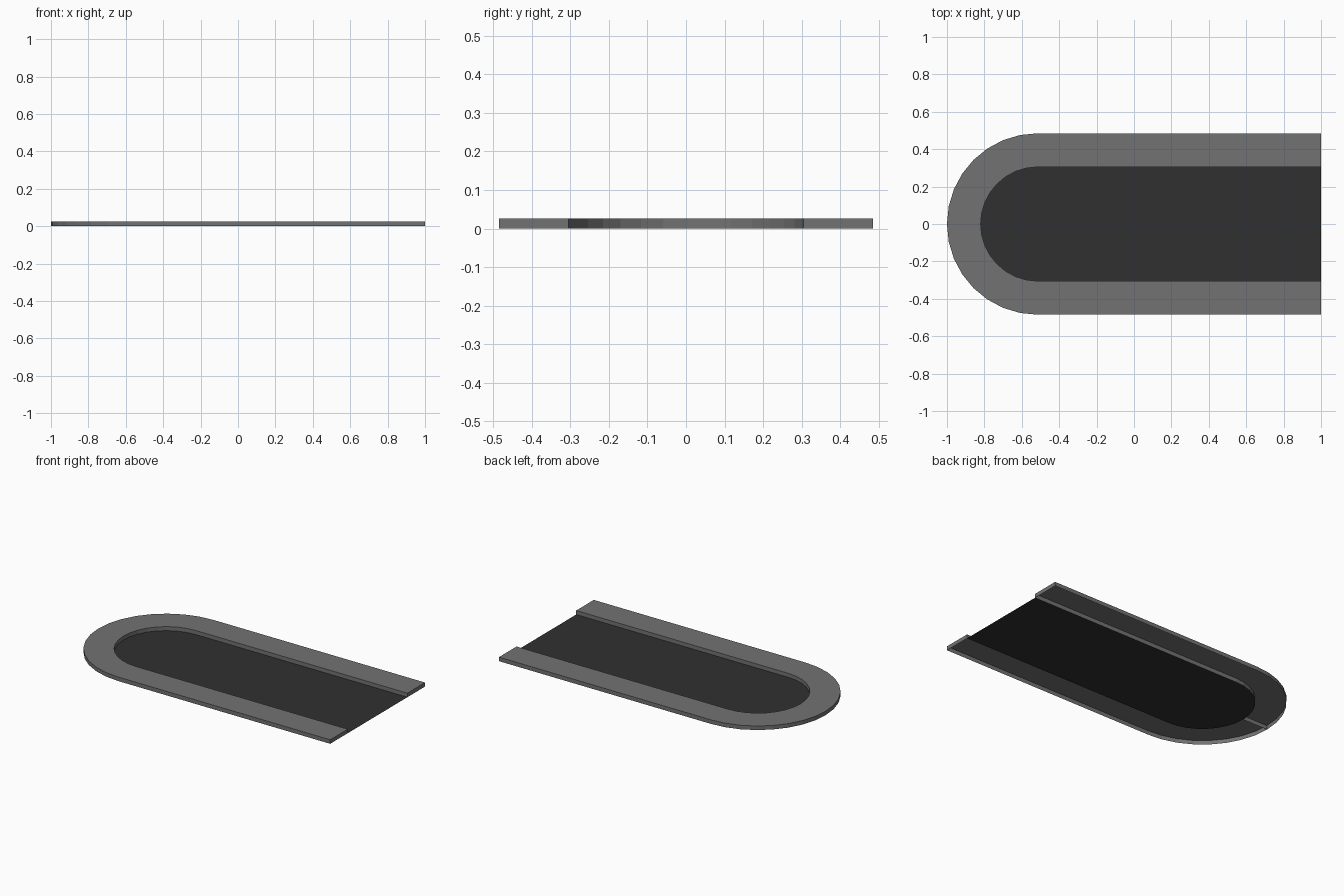
import bpy, bmesh, math

if "Cube" in bpy.data.objects:
    bpy.data.objects.remove(bpy.data.objects["Cube"])

OUT_R, IN_R, HEIGHT = 0.485, 0.305, 0.026
CX, END_X, STEPS = -0.515, 1.0, 8


def half_path(r):
    """Quarter arc from the nose to the +y side, then straight to the open end."""
    pts = []
    for i in range(STEPS + 1):
        a = math.pi - i * math.pi / 2 / STEPS
        pts.append((CX + r * math.cos(a), r * math.sin(a) if i else 0.0))
    return pts + [(END_X, r)]


def finish(bm, name, shade):
    me = bpy.data.meshes.new(name)
    bm.to_mesh(me)
    bm.free()
    ob = bpy.data.objects.new(name, me)
    bpy.context.collection.objects.link(ob)
    mat = bpy.data.materials.new(name + "_grey")
    mat.diffuse_color = (shade, shade, shade, 1)
    mat.use_nodes = True
    mat.node_tree.nodes["Principled BSDF"].inputs["Base Color"].default_value = mat.diffuse_color
    me.materials.append(mat)
    return ob


# Raised pavement: hollow half shell, open underneath, mirrored across y
bm = bmesh.new()
rings = []
for (ox, oy), (ix, iy) in zip(half_path(OUT_R), half_path(IN_R)):
    rings.append([bm.verts.new(p) for p in (
        (ox, oy, 0), (ox, oy, HEIGHT), (ix, iy, HEIGHT), (ix, iy, 0))])
for a, b in zip(rings, rings[1:]):
    for k in range(3):
        bm.faces.new((a[k], b[k], b[k + 1], a[k + 1]))
# End wall and the inner wall at the nose joint
bm.faces.new(rings[0])
bm.faces.new(rings[-1][::-1])
bmesh.ops.recalc_face_normals(bm, faces=bm.faces)
# Top faces must point up
if next(f for f in bm.faces if all(v.co.z > 0.01 for v in f.verts)).normal.z < 0:
    bmesh.ops.reverse_faces(bm, faces=bm.faces)
pavement = finish(bm, "pavement", 0.17)
mirror = pavement.modifiers.new("mirror", 'MIRROR')
mirror.use_axis = (False, True, False)
mirror.use_mirror_merge = False

# Flat road surface inside the pavement
bm = bmesh.new()
side = half_path(IN_R)
outline = side + [(x, -y) for x, y in side[:0:-1]]
road = bm.faces.new([bm.verts.new((x, y, 0)) for x, y in outline])
road.normal_update()
if road.normal.z < 0:
    road.normal_flip()
finish(bm, "road", 0.03)
